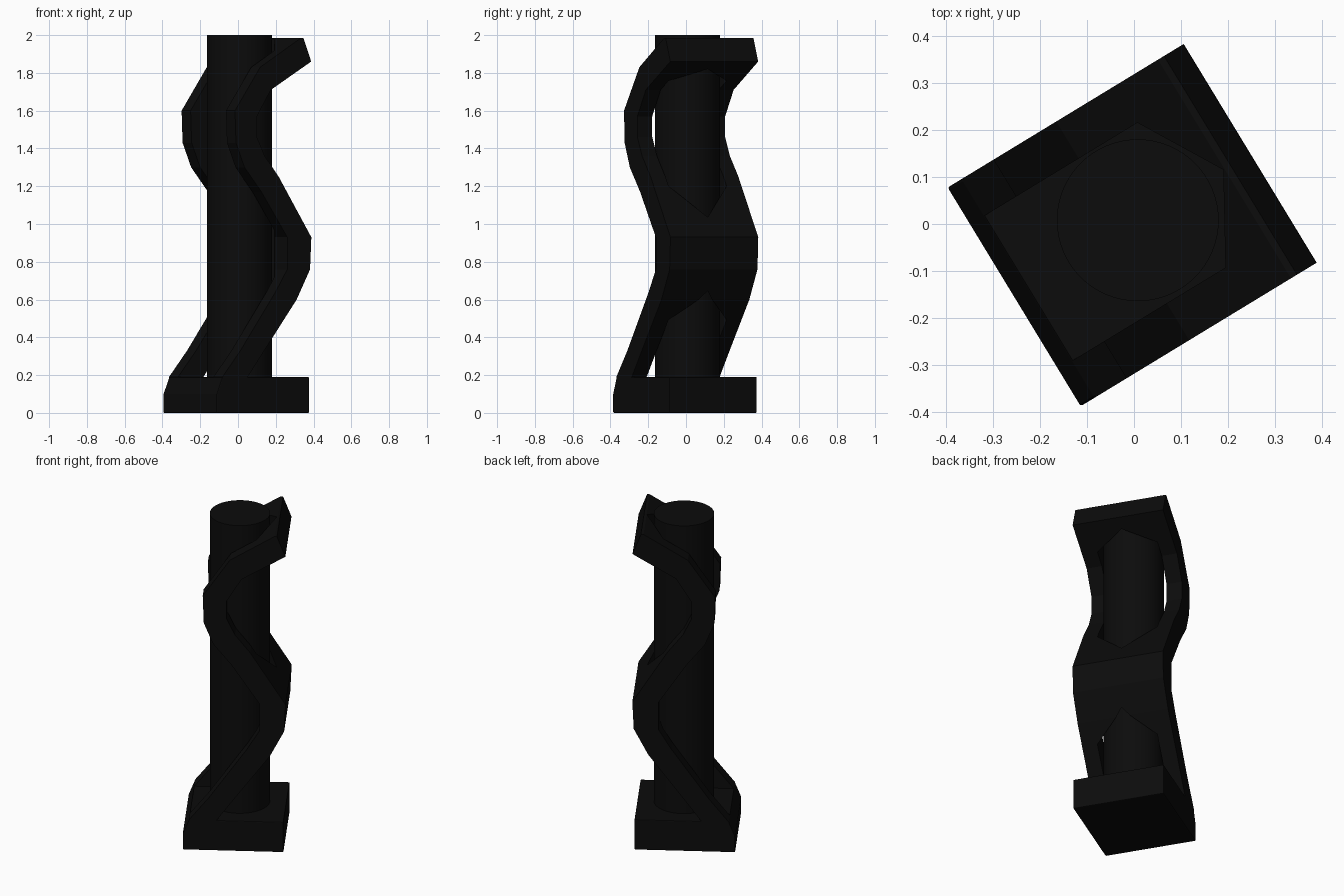
import bpy
import math

old = bpy.data.objects.get("Cube")
if old:
    bpy.data.objects.remove(old, do_unlink=True)

TURN = math.radians(31.3)
HALF_WIDTH = 0.272

black = bpy.data.materials.new("matte_black")
black.use_nodes = True
colour = (0.0035, 0.0035, 0.0035, 1)
black.diffuse_color = colour
bsdf = black.node_tree.nodes["Principled BSDF"]
bsdf.inputs["Base Color"].default_value = colour
bsdf.inputs["Roughness"].default_value = 0.8


def prism(name, start, end):
    """Closed prism between two matching outlines."""
    n = len(start)
    faces = [tuple(range(n)), tuple(reversed(range(n, 2 * n)))]
    faces += [(i, i + n, (i + 1) % n + n, (i + 1) % n) for i in range(n)]
    mesh = bpy.data.meshes.new(name)
    mesh.from_pydata(start + end, [], faces)
    obj = bpy.data.objects.new(name, mesh)
    bpy.context.collection.objects.link(obj)
    obj.rotation_euler.z = TURN
    mesh.materials.append(black)
    bpy.context.view_layer.objects.active = obj
    obj.select_set(True)
    bpy.ops.object.mode_set(mode='EDIT')
    bpy.ops.mesh.select_all(action='SELECT')
    bpy.ops.mesh.normals_make_consistent(inside=False)
    bpy.ops.object.mode_set(mode='OBJECT')
    obj.select_set(False)
    return obj


def side_prism(name, profile):
    """Side profile extruded across the full width."""
    return prism(name, [(u, -HALF_WIDTH, z) for u, z in profile],
                 [(u, HALF_WIDTH, z) for u, z in profile])


def add_bevel(obj, width):
    mod = obj.modifiers.new("soft_edges", 'BEVEL')
    mod.width = width
    mod.segments = 2
    mod.limit_method = 'ANGLE'
    mod.angle_limit = math.radians(50)


# Base slab with a sloping rear shoulder
base = side_prism("base", [(-0.298, 0), (0.277, 0), (0.277, 0.19),
                           (-0.262, 0.19), (-0.298, 0.1)])
add_bevel(base, 0.005)

# Wavy band that winds up past the column
inner_edge = [(-0.25, 0.12), (-0.262, 0.19), (-0.15, 0.33), (0.067, 0.64),
              (0.14, 0.76), (0.14, 0.93), (-0.02, 1.17), (-0.125, 1.3),
              (-0.178, 1.43), (-0.184, 1.6), (-0.028, 1.83), (0.225, 1.985)]
outer_edge = [(0.24, 1.985), (0.288, 1.86), (0.038, 1.71), (-0.048, 1.57),
              (-0.048, 1.46), (0, 1.36), (0.087, 1.25), (0.289, 0.93),
              (0.281, 0.76), (0.198, 0.6), (-0.01, 0.32), (-0.105, 0.19),
              (-0.15, 0.12)]
band = side_prism("wavy_band", inner_edge + outer_edge)

# Slot through the band, pointed on the closed side
slot = [(-0.5, -0.18), (0.118, -0.18), (0.222, 0), (0.118, 0.18), (-0.5, 0.18)]
cutter = prism("slot_cutter", [(u, v, 0.19) for u, v in slot],
               [(u, v, 2.1) for u, v in slot])
cutter.hide_render = True
cut = band.modifiers.new("slot", 'BOOLEAN')
cut.operation = 'DIFFERENCE'
cut.solver = 'EXACT'
cut.object = cutter
bpy.context.view_layer.objects.active = band
bpy.ops.object.modifier_apply(modifier=cut.name)
bpy.data.objects.remove(cutter, do_unlink=True)

# Round column
bpy.ops.mesh.primitive_cylinder_add(vertices=64, radius=0.172, depth=1.9,
                                    location=(0.008, 0.008, 1.05))
column = bpy.context.object
column.name = "column"
column.data.materials.append(black)
bpy.ops.object.shade_smooth_by_angle(angle=math.radians(30))
